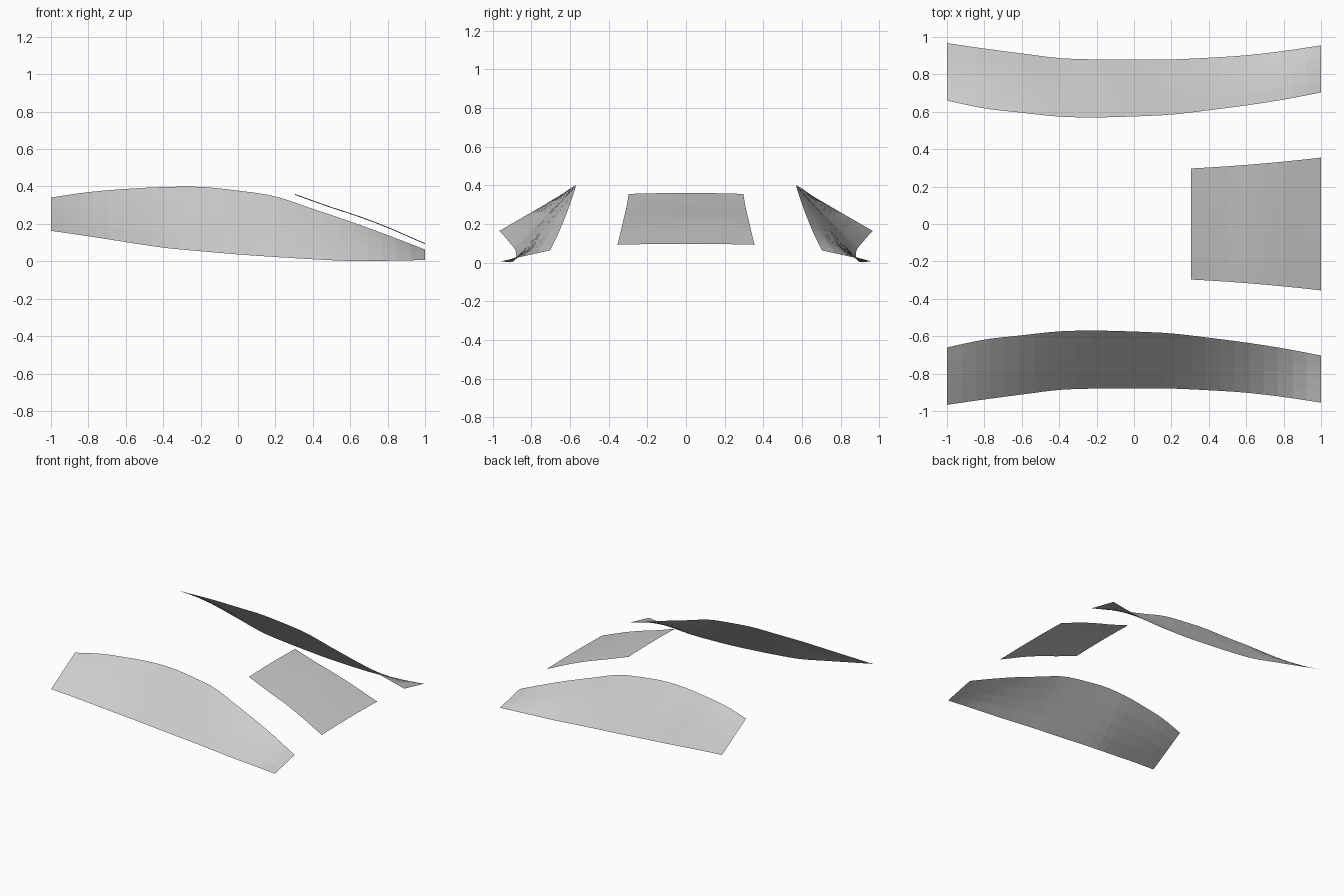
import bpy

if "Cube" in bpy.data.objects:
    bpy.data.objects.remove(bpy.data.objects["Cube"])

grey = bpy.data.materials.new("light grey")
grey.diffuse_color = (0.6, 0.6, 0.6, 1)
grey.use_nodes = True
grey.node_tree.nodes["Principled BSDF"].inputs["Base Color"].default_value = grey.diffuse_color


def sample(values, t):
    """Smooth curve through evenly spaced values, t from 0 to 1."""
    n = len(values) - 1
    i = min(int(t * n), n - 1)
    f = t * n - i
    b, c = values[i], values[i + 1]
    a = values[i - 1] if i > 0 else 2 * b - c
    d = values[i + 2] if i + 2 <= n else 2 * c - b
    return b + 0.5 * f * (c - a + f * (2*a - 5*b + 4*c - d + f * (3*(b - c) + d - a)))


def sheet(name, point, nu, nv, flip=False):
    """Open surface from point(u, v), with u and v from 0 to 1."""
    verts = [point(i / nu, j / nv) for i in range(nu + 1) for j in range(nv + 1)]
    faces = []
    for i in range(nu):
        for j in range(nv):
            a = i * (nv + 1) + j
            f = (a, a + nv + 1, a + nv + 2, a + 1)
            faces.append(f[::-1] if flip else f)
    me = bpy.data.meshes.new(name)
    me.from_pydata(verts, [], faces)
    me.materials.append(grey)
    ob = bpy.data.objects.new(name, me)
    bpy.context.collection.objects.link(ob)
    return ob


# Side panels: upper inner edge and lower outer edge, every 0.2 along x
top_y = [.66, .618, .595, .574, .57, .575, .585, .608, .634, .665, .703]
top_z = [.341, .37, .387, .397, .398, .378, .347, .28, .213, .14, .063]
low_y = [.967, .938, .912, .887, .88, .88, .88, .889, .902, .925, .955]
low_z = [.163, .134, .103, .073, .054, .037, .023, .011, .002, .003, .007]


def side_point(sign):
    def point(u, v):
        y = (1 - v) * sample(low_y, u) + v * sample(top_y, u)
        z = (1 - v) * sample(low_z, u) + v * sample(top_z, u)
        return (-1 + 2 * u, sign * y, z)
    return point


sheet("front_side_panel", side_point(-1), 26, 4)
sheet("back_side_panel", side_point(1), 26, 4, flip=True)

# Centre panel: slopes down and widens toward +x, with a slight crown
mid_z = [.36, .324, .289, .257, .222, .183, .14, .097]


def centre_point(u, v):
    w = 2 * v - 1
    half = .297 + .035 * u + .023 * u * u
    return (.305 + .695 * u, w * half, sample(mid_z, u) - .005 * w * w)


sheet("centre_panel", centre_point, 14, 8)
